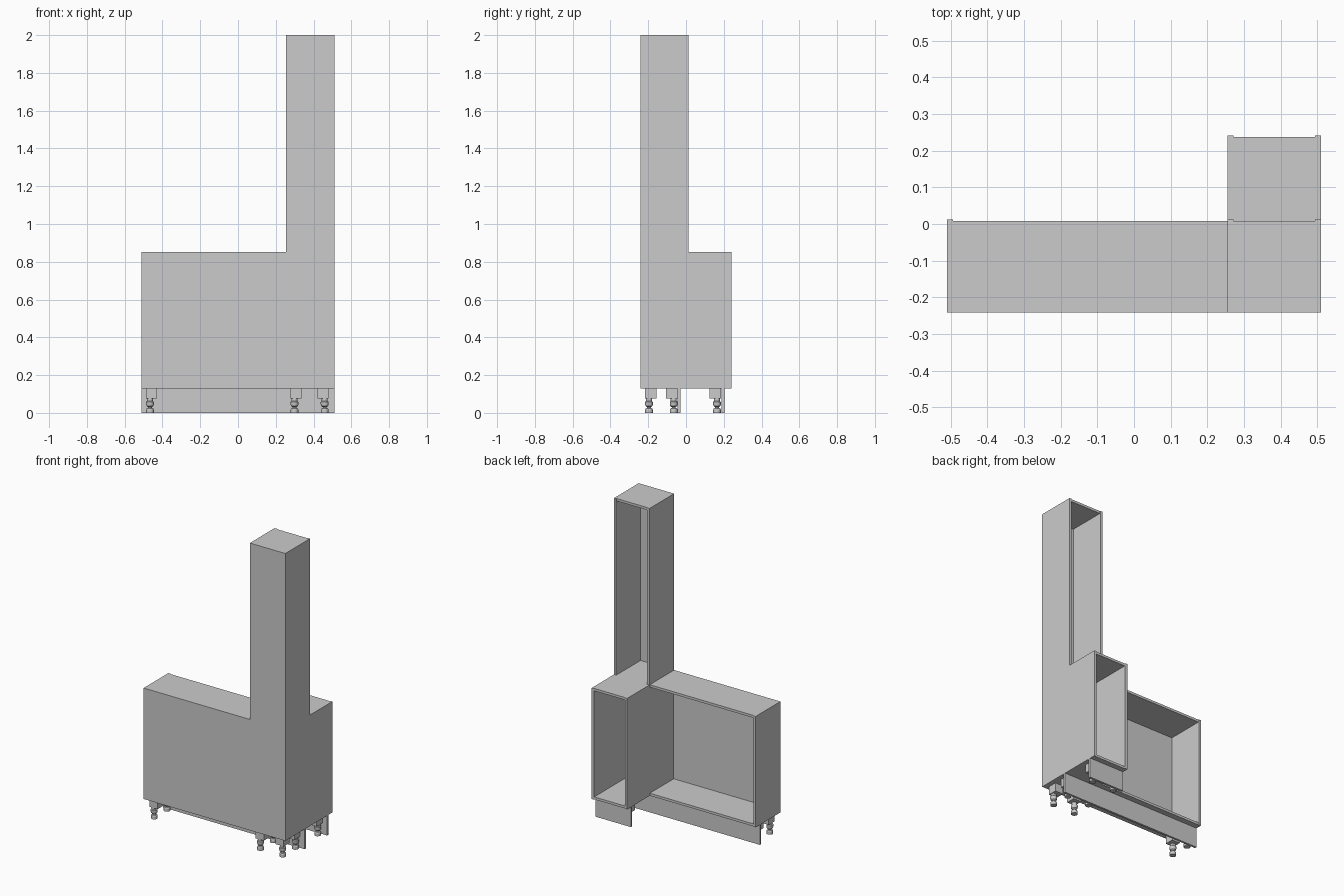
import bpy, bmesh, math

if "Cube" in bpy.data.objects:
    bpy.data.objects.remove(bpy.data.objects["Cube"])

T = 0.016           # board thickness
B = 0.004           # thin front sheet
X0, XM, X1 = -0.51, 0.255, 0.51
Y0, YM, Y1 = -0.242, 0.012, 0.242
Z0, ZM, Z1 = 0.13, 0.852, 2.0
R = 0.004           # horizontal boards sit slightly inside the uprights


def finish(name, bm):
    bmesh.ops.recalc_face_normals(bm, faces=bm.faces)
    me = bpy.data.meshes.new(name)
    bm.to_mesh(me)
    bm.free()
    ob = bpy.data.objects.new(name, me)
    bpy.context.collection.objects.link(ob)
    return ob


def prism(name, points, offset):
    """Extrude a closed outline by an offset vector."""
    bm = bmesh.new()
    face = bm.faces.new([bm.verts.new(p) for p in points])
    ext = bmesh.ops.extrude_face_region(bm, geom=[face])
    verts = [v for v in ext["geom"] if isinstance(v, bmesh.types.BMVert)]
    bmesh.ops.translate(bm, verts=verts, vec=offset)
    return finish(name, bm)


def board(name, x, y, z):
    pts = [(x[0], y[0], z[0]), (x[1], y[0], z[0]), (x[1], y[1], z[0]), (x[0], y[1], z[0])]
    return prism(name, pts, (0, 0, z[1] - z[0]))


# L-shaped closed front sheet
prism("front_panel", [(x, Y0, z) for x, z in
      [(X0, Z0), (X1, Z0), (X1, Z1), (XM, Z1), (XM, ZM), (X0, ZM)]], (0, B, 0))

# Stepped uprights on both sides of the tower and corner wing
ya = Y0 + B
for name, x in (("tower_inner_side", XM), ("tower_outer_side", X1 - T)):
    prism(name, [(x, y, z) for y, z in
          [(ya, Z0), (Y1, Z0), (Y1, ZM), (YM, ZM), (YM, Z1), (ya, Z1)]], (T, 0, 0))

# Long low wing
board("low_wing_end_side", (X0, X0 + T), (ya, YM), (Z0, ZM))
board("low_wing_floor", (X0 + T, XM), (ya, YM - R), (Z0, Z0 + T))
board("low_wing_top", (X0 + T, XM), (ya, YM - R), (ZM - T, ZM))

# Corner wing and tower horizontals
board("corner_floor", (XM + T, X1 - T), (ya, Y1 - R), (Z0, Z0 + T))
board("corner_top", (XM + T, X1 - T), (ya, Y1 - R), (ZM - T, ZM))
board("tower_top", (XM + T, X1 - T), (ya, YM - R), (Z1 - T, Z1))

# Plinth boards
board("long_plinth", (X0, X1), (-0.044, -0.030), (0, Z0))
board("short_plinth", (XM, X1), (0.189, 0.203), (0, Z0))


# Adjustable leg: square bracket with a turned foot set towards the outer corner
PROFILE = [(0, 0), (0.020, 0), (0.020, 0.018), (0.016, 0.024), (0.010, 0.026), (0.010, 0.030),
           (0.018, 0.036), (0.021, 0.046), (0.021, 0.058), (0.016, 0.062), (0.016, 0.08), (0, 0.08)]


def leg(name, x, y, sx, sy):
    bm = bmesh.new()
    vs = [bm.verts.new((r, 0, z)) for r, z in PROFILE]
    es = [bm.edges.new(p) for p in zip(vs, vs[1:])]
    bmesh.ops.spin(bm, geom=vs + es, cent=(0, 0, 0), axis=(0, 0, 1),
                   angle=math.tau, steps=16, use_duplicate=False)
    bmesh.ops.remove_doubles(bm, verts=bm.verts, dist=1e-5)
    block = bmesh.ops.create_cube(bm, size=1)["verts"]
    bmesh.ops.scale(bm, vec=(0.058, 0.060, 0.055), verts=block)
    bmesh.ops.translate(bm, vec=(-0.009 * sx, -0.010 * sy, 0.1025), verts=block)
    ob = finish(name, bm)
    ob.location = (x, y, 0)
    bpy.ops.object.select_all(action='DESELECT')
    ob.select_set(True)
    bpy.context.view_layer.objects.active = ob
    bpy.ops.object.shade_smooth_by_angle(angle=math.radians(30))


for i, (x, sx) in enumerate(((-0.466, -1), (0.299, -1), (0.459, 1))):
    for j, (y, sy) in enumerate(((-0.196, -1), (-0.065, 1), (0.164, 1))):
        if x < 0 and y > 0:
            continue
        leg(f"leg_{i}_{j}", x, y, sx, sy)
